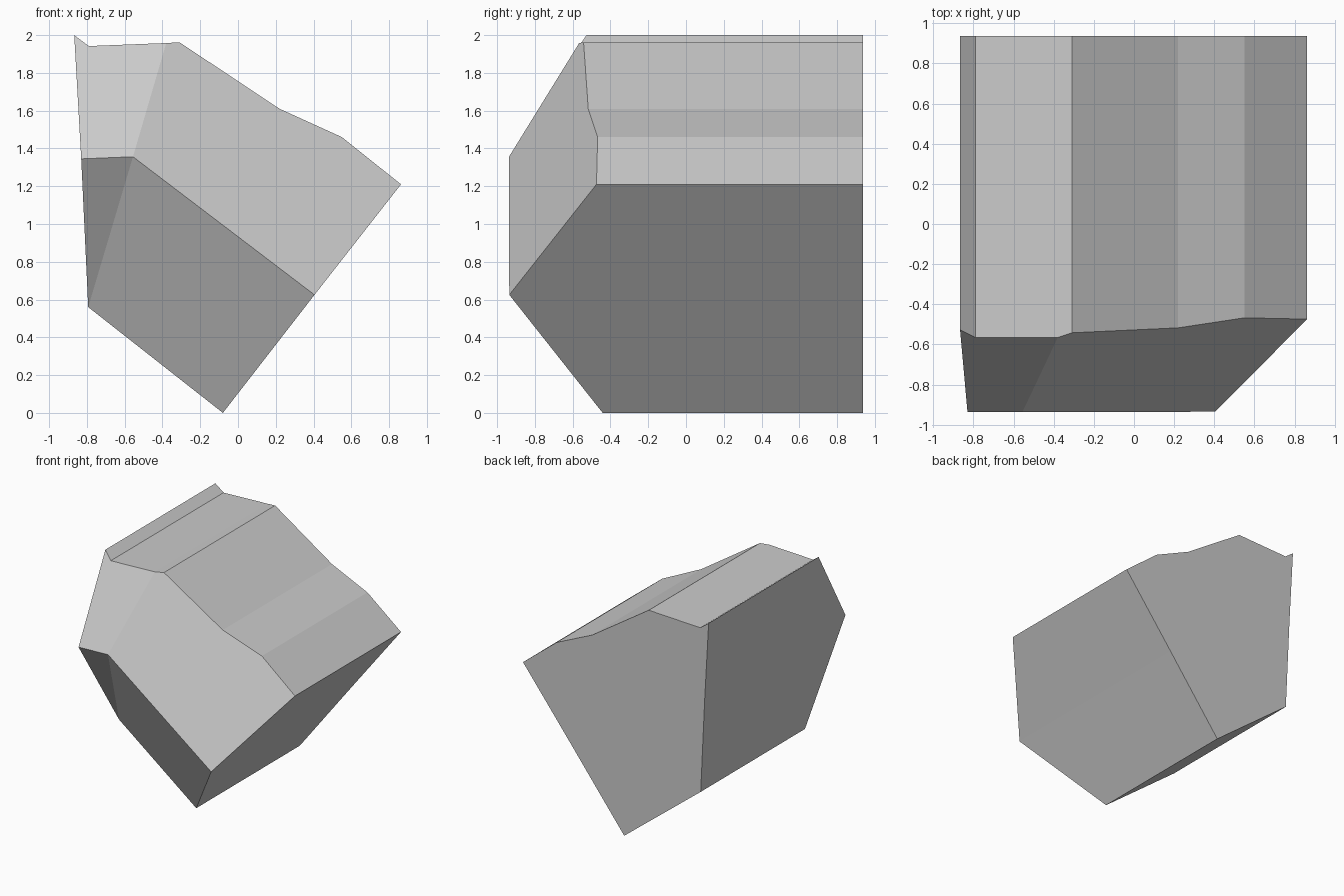
import bpy, bmesh

if "Cube" in bpy.data.objects:
    bpy.data.objects.remove(bpy.data.objects["Cube"])

# Silhouette seen from the front (x, z), counterclockwise
outline = [(-0.793, 0.56), (-0.08, 0.0), (0.405, 0.625), (0.863, 1.21),
           (0.55, 1.46), (0.22, 1.61), (-0.31, 1.962), (-0.38, 1.958),
           (-0.79, 1.942), (-0.867, 2.0), (-0.83, 1.345)]
corner = (-0.556, 1.356)          # where the front ridge bends
FRONT, BACK, SLOPE = -0.937, 0.937, 0.625


def front_y(x, z, normal):
    """Depth of the bevelled front: falls back with distance from the ridge."""
    d = (x - corner[0]) * normal[0] + (z - corner[1]) * normal[1]
    return FRONT + SLOPE * abs(d)


main_n, left_n = (0.604, 0.797), (-0.04, 0.999)
bm = bmesh.new()
front = [bm.verts.new((x, front_y(x, z, main_n if i < 7 else left_n), z))
         for i, (x, z) in enumerate(outline)]
back = [bm.verts.new((x, BACK, z)) for x, z in outline]
ridge = bm.verts.new((corner[0], FRONT, corner[1]))

# Four sloping front facets
for ids in ([2, 3, 4, 5, 6, 7], [0, 1, 2], [10, 0], [7, 8, 9, 10]):
    bm.faces.new([ridge] + [front[i] for i in ids])

# Long sides and flat back
n = len(outline)
for i in range(n):
    j = (i + 1) % n
    bm.faces.new((front[i], back[i], back[j], front[j]))
bm.faces.new(back[::-1])
bmesh.ops.recalc_face_normals(bm, faces=bm.faces)

mesh = bpy.data.meshes.new("faceted_block")
bm.to_mesh(mesh)
bm.free()
bpy.context.collection.objects.link(bpy.data.objects.new("faceted_block", mesh))
